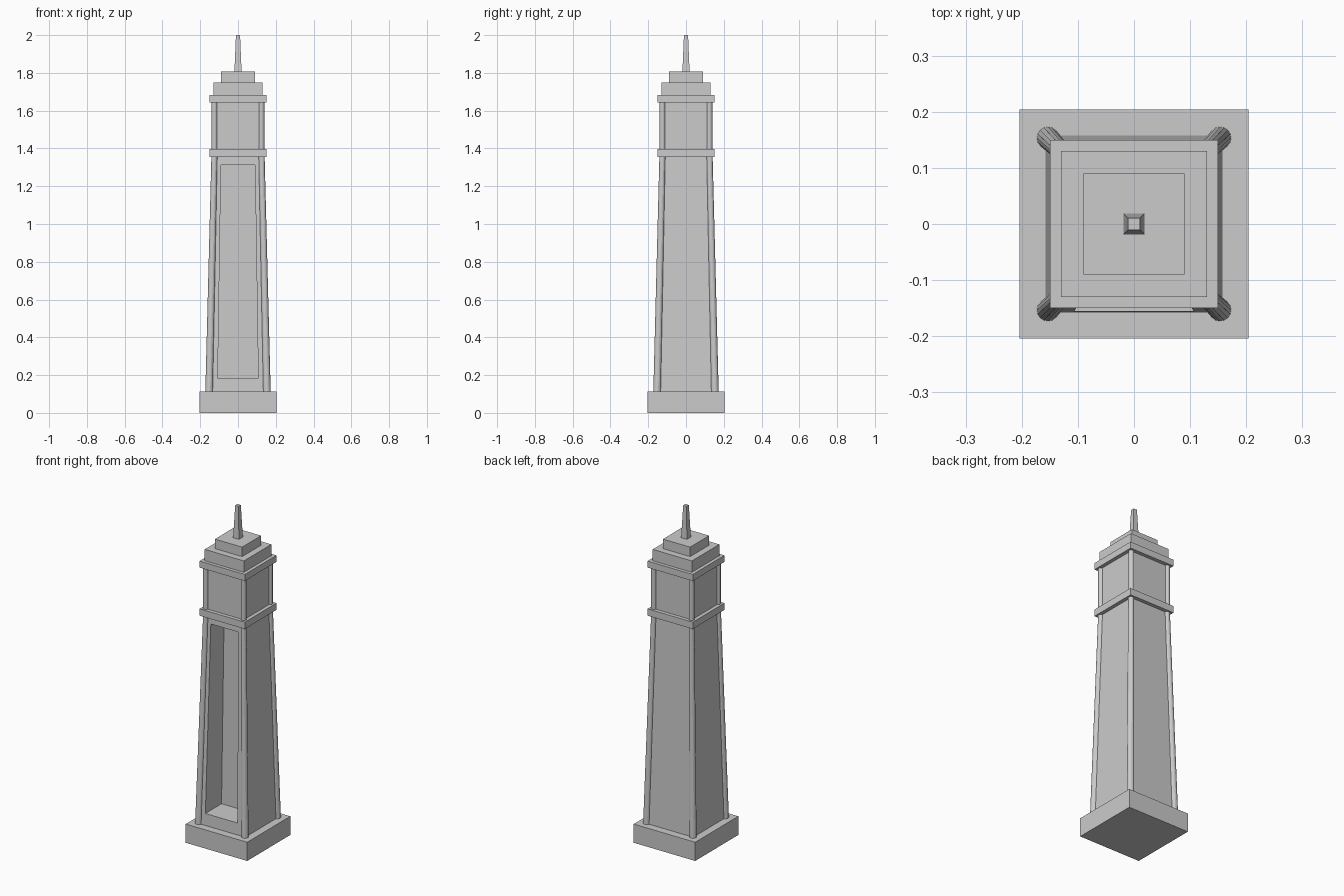
import bpy
import bmesh
from math import sqrt
from mathutils import Vector

if "Cube" in bpy.data.objects:
    bpy.data.objects.remove(bpy.data.objects["Cube"])


def loft(name, rings):
    """Closed solid lofted through rings of equal point count."""
    bm = bmesh.new()
    loops = [[bm.verts.new(p) for p in ring] for ring in rings]
    n = len(loops[0])
    for a, b in zip(loops, loops[1:]):
        for i in range(n):
            j = (i + 1) % n
            bm.faces.new((a[i], a[j], b[j], b[i]))
    bm.faces.new(loops[0][::-1])
    bm.faces.new(loops[-1])
    bmesh.ops.recalc_face_normals(bm, faces=bm.faces)
    me = bpy.data.meshes.new(name)
    bm.to_mesh(me)
    bm.free()
    ob = bpy.data.objects.new(name, me)
    bpy.context.collection.objects.link(ob)
    return ob


def square(h, z):
    return [(-h, -h, z), (h, -h, z), (h, h, z), (-h, h, z)]


def block(name, z0, z1, h0, h1=None):
    return loft(name, [square(h0, z0), square(h0 if h1 is None else h1, z1)])


def circle(x, y, z, r, n=16):
    bm = bmesh.new()
    bmesh.ops.create_circle(bm, segments=n, radius=r)
    pts = [v.co + Vector((x, y, z)) for v in bm.verts]
    bm.free()
    return pts


# Plinth, tapered shaft and belfry
block("plinth", 0.0, 0.112, 0.204)
shaft = block("shaft", 0.112, 1.355, 0.158, 0.128)
block("lower_band", 1.355, 1.396, 0.15)
block("upper_chamber", 1.396, 1.643, 0.128)
block("upper_band", 1.643, 1.682, 0.15)

# Stepped roof and spire
block("roof_step_lower", 1.682, 1.75, 0.13)
block("roof_step_upper", 1.75, 1.807, 0.09)
block("spire", 1.807, 2.0, 0.019, 0.011)

# Deep tapered recess in the front of the shaft
outline = [(-0.107, 0.183), (0.107, 0.183), (0.09, 1.313), (-0.09, 1.313)]
cutter = loft("recess_cutter", [[(x, y, z) for x, z in outline] for y in (-0.3, -0.003)])
cut = shaft.modifiers.new("recess", 'BOOLEAN')
cut.operation = 'DIFFERENCE'
cut.solver = 'EXACT'
cut.object = cutter
cutter.hide_render = True
cutter.hide_viewport = True
cutter.display_type = 'WIRE'

# Corner columns: leaning along the shaft, upright on the chamber
for sx, sy, side in ((-1, -1, "front_left"), (1, -1, "front_right"),
                     (-1, 1, "back_left"), (1, 1, "back_right")):
    loft("lower_column_" + side, [circle(sx * 0.153, sy * 0.153, 0.112, 0.02),
                                  circle(sx * 0.125, sy * 0.125, 1.355, 0.016)])
    loft("upper_column_" + side, [circle(sx * 0.125, sy * 0.125, z, 0.015)
                                  for z in (1.396, 1.643)])
